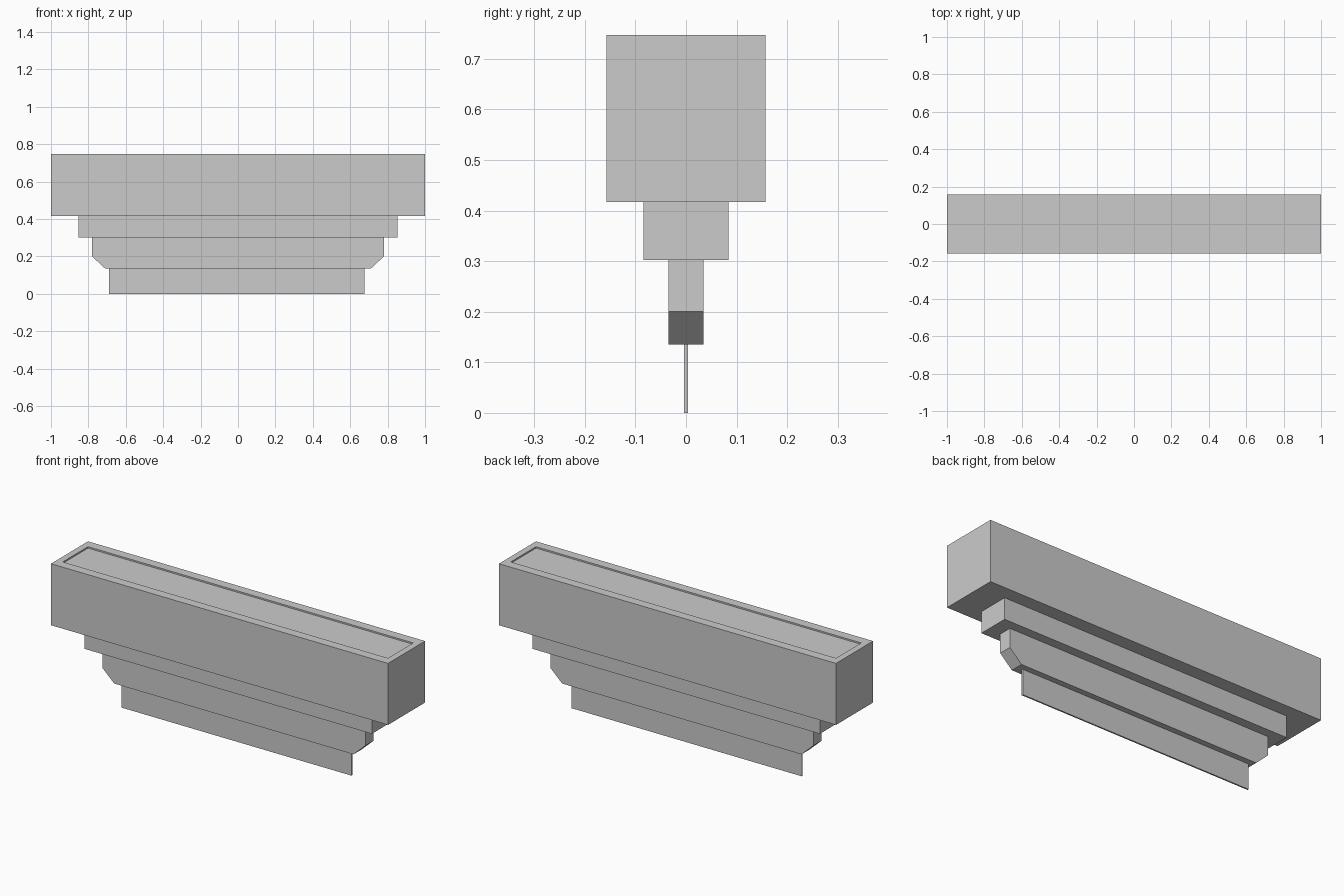
import bpy
import bmesh

if "Cube" in bpy.data.objects:
    bpy.data.objects.remove(bpy.data.objects["Cube"], do_unlink=True)

grey = bpy.data.materials.new("plain grey")
grey.use_nodes = True
colour = (0.6, 0.6, 0.6, 1)
grey.diffuse_color = colour
grey.node_tree.nodes["Principled BSDF"].inputs["Base Color"].default_value = colour


def prism(name, outline, half_depth):
    """Extrude an x-z outline along y, centred on y = 0."""
    bm = bmesh.new()
    face = bm.faces.new([bm.verts.new((x, -half_depth, z)) for x, z in outline])
    grown = bmesh.ops.extrude_face_region(bm, geom=[face])
    verts = [g for g in grown["geom"] if isinstance(g, bmesh.types.BMVert)]
    bmesh.ops.translate(bm, verts=verts, vec=(0, 2 * half_depth, 0))
    bmesh.ops.recalc_face_normals(bm, faces=bm.faces)
    mesh = bpy.data.meshes.new(name)
    bm.to_mesh(mesh)
    bm.free()
    mesh.materials.append(grey)
    obj = bpy.data.objects.new(name, mesh)
    bpy.context.collection.objects.link(obj)
    return obj


def box(name, x0, x1, half_depth, z0, z1):
    return prism(name, [(x0, z0), (x1, z0), (x1, z1), (x0, z1)], half_depth)


# Main housing with a shallow recessed panel in its top
housing = box("housing", -1, 1, 0.157, 0.417, 0.747)
bm = bmesh.new()
bm.from_mesh(housing.data)
top = max(bm.faces, key=lambda f: f.calc_center_median().z)
bmesh.ops.inset_individual(bm, faces=[top], thickness=0.04)
for v in top.verts:
    v.co.x = 0.965 if v.co.x > 0 else -0.965
    v.co.y = 0.107 if v.co.y > 0 else -0.107
bmesh.ops.inset_individual(bm, faces=[top], thickness=0)
bmesh.ops.translate(bm, verts=top.verts, vec=(0, 0, -0.008))
bm.to_mesh(housing.data)
bm.free()

# Stepped neck below the housing
box("neck", -0.853, 0.853, 0.084, 0.302, 0.417)

# Narrow holder with chamfered lower corners
prism("chamfered_holder",
      [(-0.71, 0.135), (0.71, 0.135), (0.78, 0.2),
       (0.78, 0.302), (-0.78, 0.302), (-0.78, 0.2)], 0.035)

# Thin blade, slightly off centre
box("blade", -0.69, 0.676, 0.004, 0, 0.135)
